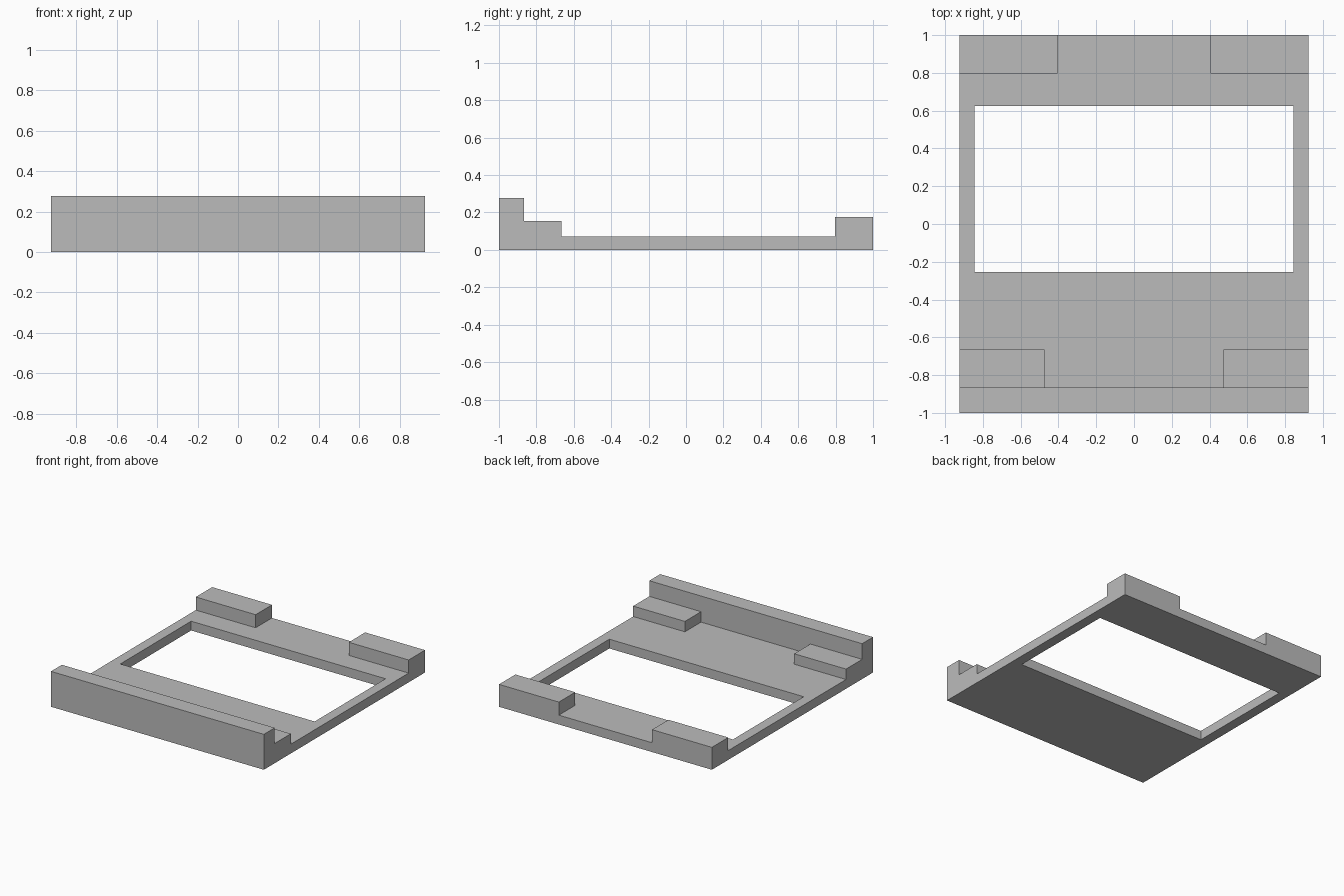
import bpy
import bmesh

cube = bpy.data.objects.get("Cube")
if cube:
    bpy.data.objects.remove(cube, do_unlink=True)

# One flat grey
grey = bpy.data.materials.new("mid_grey")
grey.use_nodes = True
colour = (0.5, 0.5, 0.5, 1)
grey.diffuse_color = colour
for node in grey.node_tree.nodes:
    if node.type == 'BSDF_PRINCIPLED':
        node.inputs["Base Color"].default_value = colour

HALF_X, HALF_Y = 0.925, 1.0
PLATE_TOP = 0.073


def finish(bm, name):
    bmesh.ops.recalc_face_normals(bm, faces=bm.faces)
    mesh = bpy.data.meshes.new(name)
    bm.to_mesh(mesh)
    bm.free()
    mesh.materials.append(grey)
    obj = bpy.data.objects.new(name, mesh)
    bpy.context.collection.objects.link(obj)
    return obj


def rectangle(bm, x0, x1, y0, y1, z):
    return [bm.verts.new((x, y, z)) for x, y in
            ((x0, y0), (x1, y0), (x1, y1), (x0, y1))]


def block(name, x0, x1, y0, y1, top):
    """Block standing on the base plate, open where it meets the plate."""
    bm = bmesh.new()
    low = rectangle(bm, x0, x1, y0, y1, PLATE_TOP)
    high = rectangle(bm, x0, x1, y0, y1, top)
    bm.faces.new(high)
    for i in range(4):
        j = (i + 1) % 4
        bm.faces.new((low[i], low[j], high[j], high[i]))
    # Normals are already outward from the winding above
    return finish(bm, name)


# Base plate with a rectangular window
bm = bmesh.new()
rings = [(rectangle(bm, -HALF_X, HALF_X, -HALF_Y, HALF_Y, z),
          rectangle(bm, -0.845, 0.845, -0.255, 0.625, z))
         for z in (0, PLATE_TOP)]
for i in range(4):
    j = (i + 1) % 4
    for outer, inner in rings:
        bm.faces.new((outer[i], outer[j], inner[j], inner[i]))
    for k in range(2):
        low, high = rings[0][k], rings[1][k]
        bm.faces.new((low[i], low[j], high[j], high[i]))
finish(bm, "base_plate")

# Tall wall along the front
block("front_wall", -HALF_X, HALF_X, -HALF_Y, -0.865, 0.278)

# Mirrored steps behind the wall and blocks at the back corners
for side, sign in (("left", 1), ("right", -1)):
    for part, inner, y0, y1, top in (("front_step", 0.475, -0.865, -0.665, 0.155),
                                     ("rear_block", 0.405, 0.797, HALF_Y, 0.176)):
        x0, x1 = sorted((sign * inner, sign * HALF_X))
        block(f"{side}_{part}", x0, x1, y0, y1, top)
